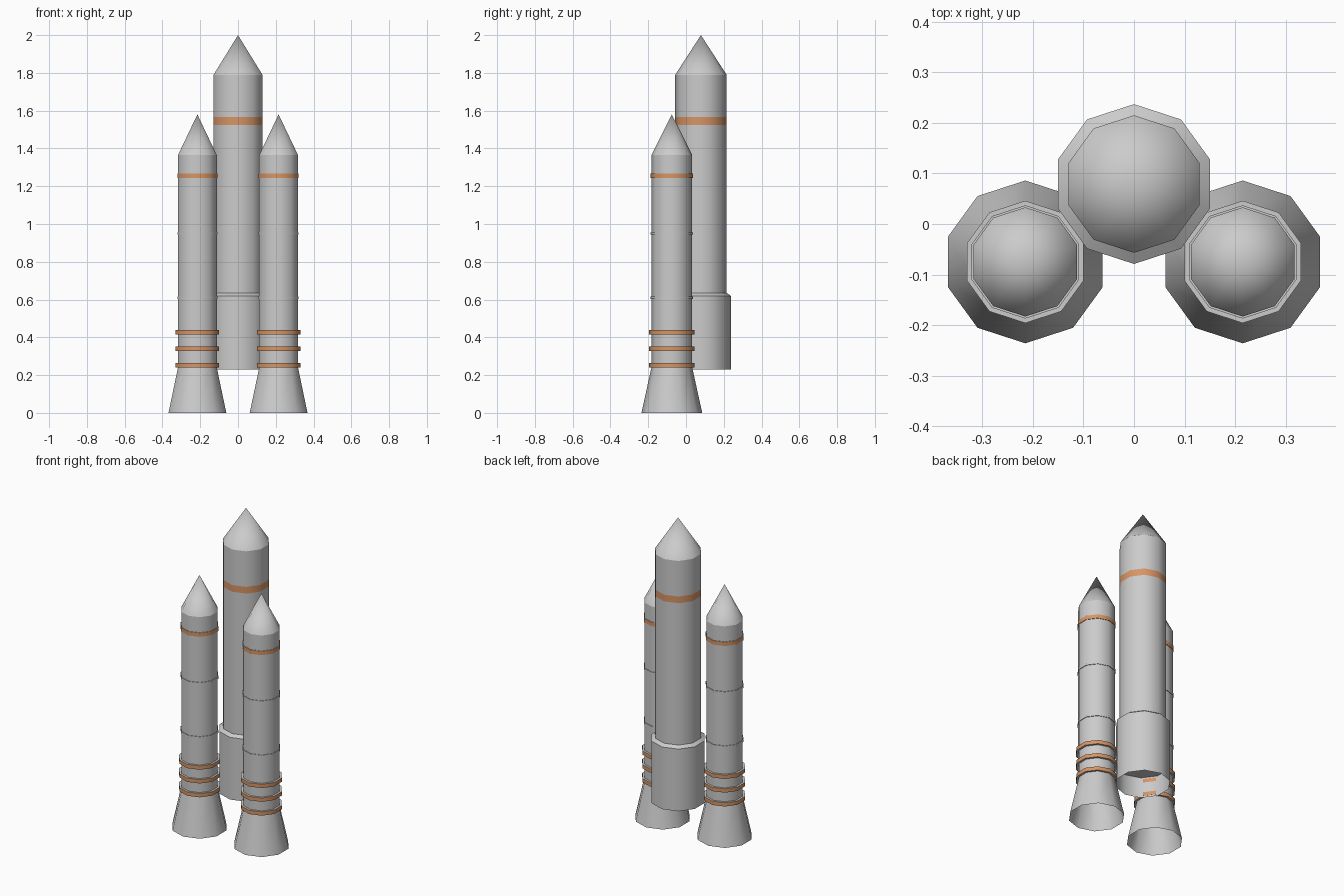
import bpy, bmesh, math

cube = bpy.data.objects.get("Cube")
if cube:
    bpy.data.objects.remove(cube)

SIDES = 10
GREY, ORANGE = 0, 1


def make_material(name, rgb):
    mat = bpy.data.materials.new(name)
    mat.use_nodes = True
    mat.diffuse_color = (*rgb, 1)
    mat.node_tree.nodes["Principled BSDF"].inputs["Base Color"].default_value = (*rgb, 1)
    return mat


MATERIALS = [make_material("light grey", (0.6, 0.6, 0.6)),
             make_material("copper orange", (0.68, 0.3, 0.13))]


def lathe(name, centre, profile, colours=None):
    """Revolve (radius, z) points; colours gives one colour per profile segment."""
    bm = bmesh.new()
    rings = []
    for r, z in profile:
        count = SIDES if r > 0 else 1
        angles = [math.pi / 2 + math.tau * i / SIDES for i in range(count)]
        rings.append([bm.verts.new((r * math.cos(a), r * math.sin(a), z)) for a in angles])
    for k, (low, high) in enumerate(zip(rings, rings[1:])):
        for i in range(SIDES):
            j = (i + 1) % SIDES
            corners = [low[i % len(low)], low[j % len(low)],
                       high[j % len(high)], high[i % len(high)]]
            face = bm.faces.new(list(dict.fromkeys(corners)))
            face.smooth = True
            face.material_index = colours[k] if colours else GREY
    # Keep the horizontal edges crisp while the sides shade round
    for edge in bm.edges:
        a, b = edge.verts
        edge.smooth = abs(a.co.z - b.co.z) > 1e-5
    mesh = bpy.data.meshes.new(name)
    bm.to_mesh(mesh)
    bm.free()
    for mat in MATERIALS:
        mesh.materials.append(mat)
    obj = bpy.data.objects.new(name, mesh)
    obj.location = (*centre, 0)
    bpy.context.collection.objects.link(obj)
    return obj


def band(name, centre, z, height, radius, inner, colour):
    """Raised hoop with a coloured rim and grey top and bottom."""
    low, high = z - height / 2, z + height / 2
    lathe(name, centre, [(inner, low), (radius, low), (radius, high), (inner, high)],
          [GREY, colour, GREY])


# Central core: tank with a flush stripe, nose cone and hollow skirt
core = (0, 0.079)
R = 0.136
lathe("core_tank", core, [(R, 0.62), (R, 1.525), (R, 1.567), (R, 1.79)],
      [GREY, ORANGE, GREY])
lathe("core_nose", core, [(R, 1.79), (0, 2.0)])
lathe("core_skirt", core,
      [(0, 0.36), (0.157, 0.36), (0.158, 0.23), (0.158, 0.62), (R, 0.635)])

# Two side boosters
for side, x in (("left", 0.215), ("right", -0.215)):
    c = (x, -0.075)
    r = 0.108
    lathe(side + "_booster_tank", c, [(r, 0.24), (r, 1.365)])
    lathe(side + "_booster_nose", c, [(r, 1.365), (0, 1.58)])
    lathe(side + "_booster_nozzle", c, [(0.161, 0), (r, 0.24), (0, 0.24)])
    for i, z in enumerate((0.253, 0.34, 0.426)):
        band(f"{side}_booster_ring_{i + 1}", c, z, 0.024, 0.121, r, ORANGE)
    for i, z in enumerate((0.61, 0.95)):
        band(f"{side}_booster_seam_{i + 1}", c, z, 0.012, 0.112, r, GREY)
    band(side + "_booster_stripe", c, 1.256, 0.025, 0.112, r, ORANGE)
